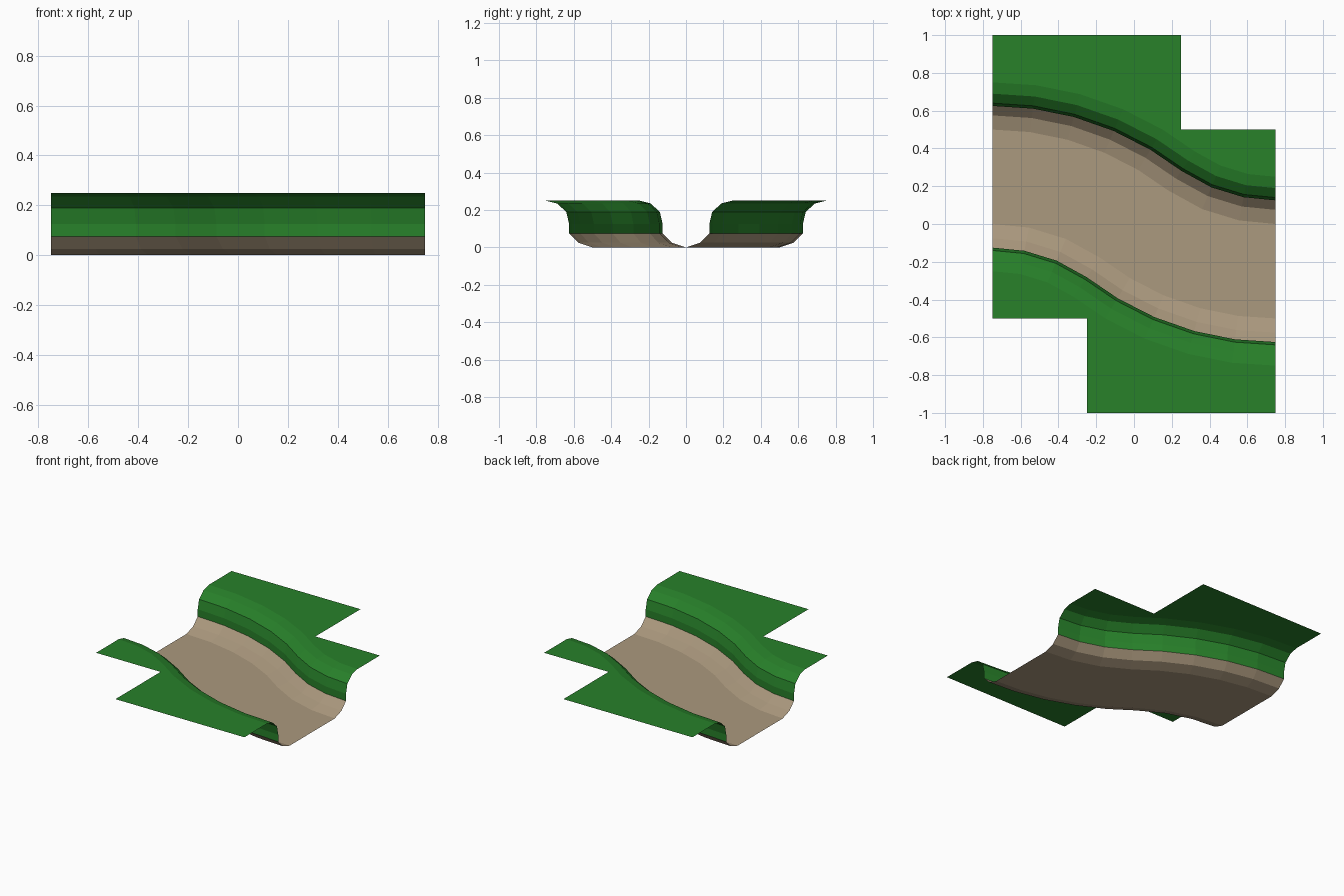
import bpy, bmesh, math

if "Cube" in bpy.data.objects:
    bpy.data.objects.remove(bpy.data.objects["Cube"])

# S-shaped river path: two arcs of radius R meeting at the origin
R = 1.25
ARC_OUT = [0, 7.6, 15.4, 23.3, 31]     # wide arc, degrees
ARC_IN = [34.8, 22.9, 11.2, 0]         # tight arc, degrees

# Cross-section of one side: (distance from the centre line, height)
BED = [(0.25, 0.0), (0.325, 0.025), (0.375, 0.075)]
GRASS = [(0.375, 0.075), (0.375, 0.125), (0.39, 0.19), (0.44, 0.235), (0.5, 0.25)]


def material(name, color):
    m = bpy.data.materials.new(name)
    m.diffuse_color = (*color, 1)
    m.use_nodes = True
    m.node_tree.nodes["Principled BSDF"].inputs["Base Color"].default_value = m.diffuse_color
    return m


def path(d, z, s=1):
    """Curve parallel to the centre line; s = -1 gives the opposite bank."""
    pts = []
    for a in map(math.radians, ARC_OUT):
        pts.append((-0.75 + (R + d) * math.sin(a), -1 + (R + d) * math.cos(a)))
    for a in map(math.radians, ARC_IN):
        pts.append((0.75 - (R - d) * math.sin(a), 1 - (R - d) * math.cos(a)))
    return [(s * x, s * y, z) for x, y in pts]


def strips(bm, rows):
    vr = [[bm.verts.new(p) for p in row] for row in rows]
    for a, b in zip(vr, vr[1:]):
        for i in range(len(a) - 1):
            bm.faces.new((a[i], a[i + 1], b[i + 1], b[i]))
    return vr


def finish(bm, name, mat):
    me = bpy.data.meshes.new(name)
    bm.to_mesh(me)
    bm.free()
    me.materials.append(mat)
    ob = bpy.data.objects.new(name, me)
    bpy.context.collection.objects.link(ob)


green = material("grass", (0.021, 0.22, 0.023))
brown = material("earth", (0.41, 0.32, 0.21))

# River bed: lower slope, flat floor, upper slope
bm = bmesh.new()
rows = [path(d, z, -1)[::-1] for d, z in reversed(BED)]
rows += [path(d, z) for d, z in BED]
strips(bm, rows)
finish(bm, "river_bed", brown)

# Grass banks: curved slope plus a flat stepped top
for s, name in ((1, "back_grass_bank"), (-1, "front_grass_bank")):
    bm = bmesh.new()
    vr = strips(bm, [path(d, z, s) for d, z in GRASS])
    corners = [(0.75, 0.5), (0.25, 0.5), (0.25, 1), (-0.75, 1)]
    bm.faces.new(vr[-1] + [bm.verts.new((s * x, s * y, 0.25)) for x, y in corners])
    finish(bm, name, green)
